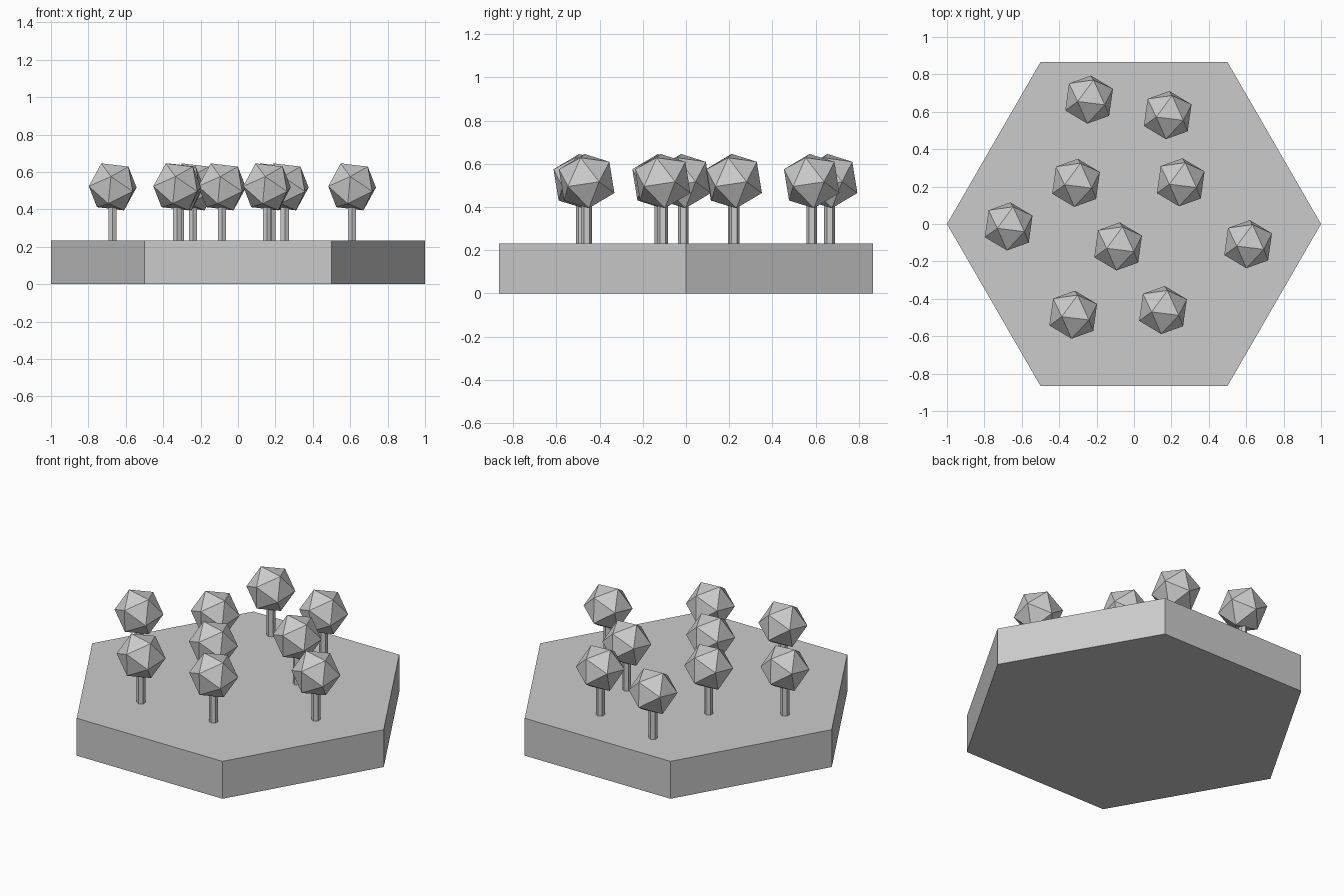
import bpy
import math
from mathutils import Matrix, Vector

if "Cube" in bpy.data.objects:
    bpy.data.objects.remove(bpy.data.objects["Cube"])

BASE_H = 0.232
CROWN_Z = 0.52
CROWN_R = 0.14

# Hexagonal ground tile, corners on the x axis
bpy.ops.mesh.primitive_cylinder_add(vertices=6, radius=1, depth=BASE_H,
                                    location=(0, 0, BASE_H / 2),
                                    rotation=(0, 0, math.radians(90)))
bpy.context.object.name = "hex_base"

# Tilt shared by all crowns: pole axis plus direction of one neighbouring vertex
axis = Vector((0.911, 0.412, -0.023)).normalized()
ref = Vector((0.105, -0.188, 0.392))
side = (ref - axis * ref.dot(axis)).normalized()
tilt = Matrix((side, axis.cross(side), axis)).transposed().to_4x4()


def add_copy(name, mesh, location):
    obj = bpy.data.objects.new(name, mesh)
    obj.location = location
    bpy.context.collection.objects.link(obj)


# First tree: six-sided trunk and icosahedron crown
spots = [(-0.24, 0.665), (0.18, 0.582), (-0.31, 0.22), (0.25, 0.223),
         (-0.67, -0.013), (-0.085, -0.12), (0.61, -0.108),
         (-0.325, -0.485), (0.155, -0.46)]
x, y = spots[0]
trunk_h = CROWN_Z - BASE_H
trunk_z = BASE_H + trunk_h / 2
bpy.ops.mesh.primitive_cylinder_add(vertices=6, radius=0.025, depth=trunk_h,
                                    location=(x, y, trunk_z))
trunk = bpy.context.object
trunk.name = "tree_trunk"
bpy.ops.mesh.primitive_ico_sphere_add(subdivisions=1, radius=CROWN_R,
                                      location=(x, y, CROWN_Z))
crown = bpy.context.object
crown.name = "tree_crown"
crown.data.transform(tilt)

# Remaining trees share the same meshes
for x, y in spots[1:]:
    add_copy("tree_trunk", trunk.data, (x, y, trunk_z))
    add_copy("tree_crown", crown.data, (x, y, CROWN_Z))
